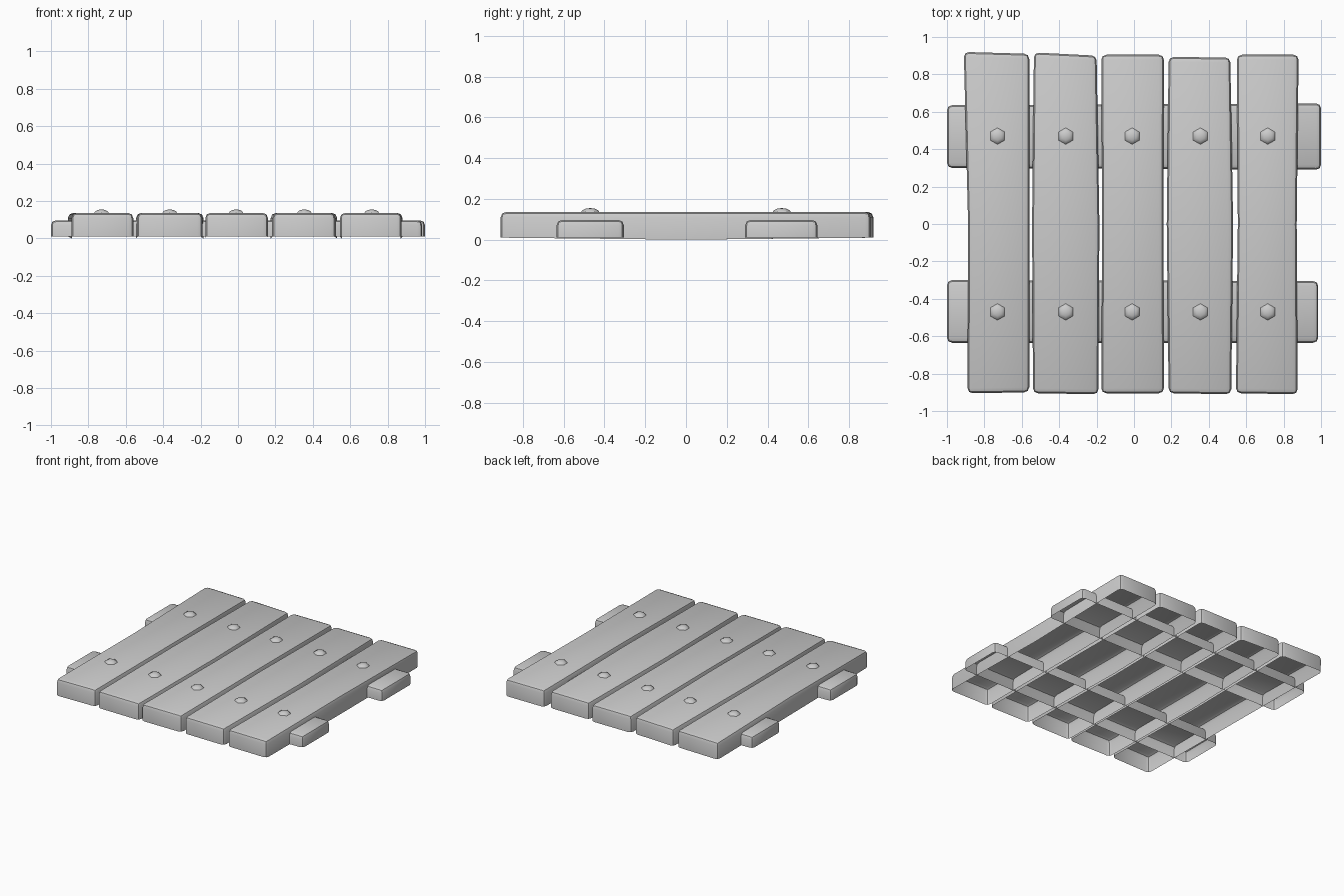
import bpy, bmesh, math

cube = bpy.data.objects.get("Cube")
if cube:
    bpy.data.objects.remove(cube)

grey = bpy.data.materials.new("plain grey")
grey.use_nodes = True
colour = (0.6, 0.6, 0.6, 1)
grey.diffuse_color = colour
grey.node_tree.nodes["Principled BSDF"].inputs["Base Color"].default_value = colour


def finish(name, bm):
    mesh = bpy.data.meshes.new(name)
    bm.normal_update()
    bm.to_mesh(mesh)
    bm.free()
    mesh.materials.append(grey)
    obj = bpy.data.objects.new(name, mesh)
    bpy.context.collection.objects.link(obj)
    bpy.ops.object.select_all(action='DESELECT')
    obj.select_set(True)
    bpy.context.view_layer.objects.active = obj
    bpy.ops.object.shade_smooth_by_angle(angle=math.radians(40))


def board(name, left, right, bottoms, top, bevel=0.027):
    """Open-bottomed board between two matching edge lines, rounded on top and at the corners."""
    bm = bmesh.new()
    rows = []
    for (lx, ly), (rx, ry), z in zip(left, right, bottoms):
        points = (lx, ly, z), (lx, ly, top), (rx, ry, top), (rx, ry, z)
        rows.append([bm.verts.new(p) for p in points])
    for a, b in zip(rows, rows[1:]):
        for i in range(3):
            bm.faces.new((a[i], a[i + 1], b[i + 1], b[i]))
    bm.faces.new(rows[0])
    bm.faces.new(rows[-1])
    bmesh.ops.recalc_face_normals(bm, faces=bm.faces)
    # An open shell can be oriented inwards, so check the top
    bm.normal_update()
    top_face = max(bm.faces, key=lambda f: f.calc_center_median().z)
    if top_face.normal.z < 0:
        bmesh.ops.reverse_faces(bm, faces=bm.faces)
    sharp = [e for e in bm.edges if len(e.link_faces) == 2 and e.calc_face_angle() > 0.6]
    bmesh.ops.bevel(bm, geom=sharp, offset=bevel, segments=2, profile=0.5, affect='EDGES')
    finish(name, bm)


# Planks: left and right x at the front, middle and back, then end y values
planks = [
    ((-0.89, -0.887, -0.91), (-0.56, -0.56, -0.56), (-0.905, -0.90), (0.92, 0.91)),
    ((-0.54, -0.545, -0.535), (-0.19, -0.185, -0.20), (-0.905, -0.91), (0.917, 0.90)),
    ((-0.175, -0.17, -0.175), (0.16, 0.157, 0.16), (-0.905, -0.905), (0.905, 0.905)),
    ((0.185, 0.175, 0.185), (0.52, 0.53, 0.515), (-0.905, -0.91), (0.893, 0.89)),
    ((0.545, 0.555, 0.55), (0.875, 0.87, 0.88), (-0.905, -0.91), (0.905, 0.905)),
]
for n, (lx, rx, front, back) in enumerate(planks, 1):
    board(f"plank_{n}",
          list(zip(lx, (front[0], 0, back[0]))),
          list(zip(rx, (front[1], 0, back[1]))),
          (0.01, 0.0, 0.01), 0.136)

# Cross beams under the planks
board("back_beam", [(-1, 0.30), (-1, 0.635)], [(1, 0.29), (1, 0.645)], (0.01, 0.01), 0.097)
board("front_beam", [(-1, -0.635), (-1, -0.30)], [(0.985, -0.635), (0.985, -0.305)],
      (0.01, 0.01), 0.097)


def bolt(name, x, y):
    """Six-sided low dome, open underneath."""
    bm = bmesh.new()
    bmesh.ops.create_uvsphere(bm, u_segments=6, v_segments=6, radius=1)
    low = [v for v in bm.verts if v.co.z < -0.01]
    bmesh.ops.delete(bm, geom=low, context='VERTS')
    for v in bm.verts:
        v.co = (x + v.co.x * 0.046, y + v.co.y * 0.046, 0.133 + v.co.z * 0.022)
    finish(name, bm)


# Two bolts on every plank
for n, x in enumerate((-0.73, -0.365, -0.01, 0.355, 0.715), 1):
    for side, y in (("front", -0.47), ("back", 0.47)):
        bolt(f"{side}_bolt_{n}", x, y)
